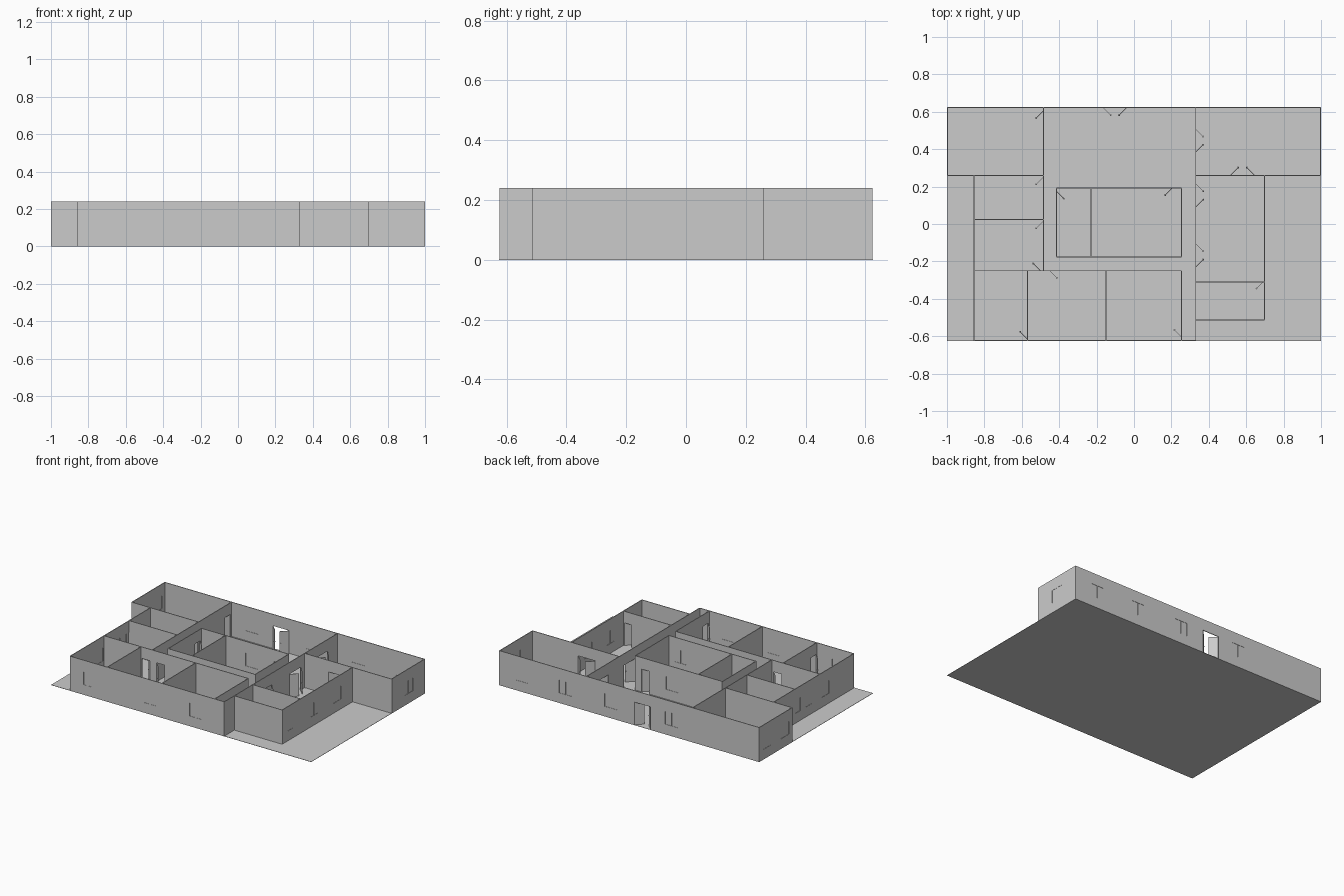
import bpy, bmesh, math
from mathutils import Vector, Matrix

if "Cube" in bpy.data.objects:
    bpy.data.objects.remove(bpy.data.objects["Cube"])

H, SILL, HEAD, T = 0.24, 0.07, 0.16, 0.005


def add_box(bm, centre, size, angle=0.0):
    m = (Matrix.Translation(centre) @ Matrix.Rotation(angle, 4, 'Z')
         @ Matrix.Diagonal((*size, 1)))
    bmesh.ops.create_cube(bm, size=1, matrix=m)


def make_object(name, bm):
    mesh = bpy.data.meshes.new(name)
    bm.to_mesh(mesh)
    bm.free()
    ob = bpy.data.objects.new(name, mesh)
    bpy.context.collection.objects.link(ob)
    return ob


def wall(name, axis, pos, a, b, openings=()):
    """Wall panel along axis with openings (start, end, kind, swing side).
    Kinds: W window, D double door, S door hinged at start, E at end."""
    along = Vector((1, 0, 0)) if axis == 'x' else Vector((0, 1, 0))
    normal = Vector((0, 1, 0)) if axis == 'x' else Vector((1, 0, 0))
    base = math.atan2(along.y, along.x)

    def pt(u, z):
        return along * u + normal * pos + Vector((0, 0, z))

    us = sorted({a, b, *(o[0] for o in openings), *(o[1] for o in openings)})
    zs = [0, SILL, HEAD, H]
    bm = bmesh.new()
    grid = [[bm.verts.new(pt(u, z)) for z in zs] for u in us]
    for i in range(len(us) - 1):
        mid = (us[i] + us[i + 1]) / 2
        kind = next((o[2] for o in openings if o[0] < mid < o[1]), None)
        for j in range(3):
            if (kind == 'W' and j == 1) or (kind and kind != 'W' and j < 2):
                continue
            bm.faces.new((grid[i][j], grid[i + 1][j],
                          grid[i + 1][j + 1], grid[i][j + 1]))
    bmesh.ops.delete(bm, geom=[v for v in bm.verts if not v.link_faces],
                     context='VERTS')
    ob = make_object(name + "_wall", bm)
    mod = ob.modifiers.new("thickness", 'SOLIDIFY')
    mod.thickness, mod.offset = T, 0

    fit = bmesh.new()
    for s, e, kind, side in openings:
        if kind == 'W':
            # glass pane and central mullion
            add_box(fit, pt((s + e) / 2, (SILL + HEAD) / 2),
                    (e - s, 0.001, HEAD - SILL), base)
            add_box(fit, pt((s + e) / 2, (SILL + HEAD) / 2),
                    (0.004, 0.003, HEAD - SILL), base)
            continue
        # door leaves standing half open, each with a handle
        leaf = (e - s) / 2 if kind == 'D' else e - s
        hinges = [(s, 1)] * (kind in 'DS') + [(e, -1)] * (kind in 'DE')
        for u, sign in hinges:
            d = (along * sign + normal * side).normalized()
            ang = math.atan2(d.y, d.x)
            add_box(fit, pt(u, HEAD / 2) + d * leaf / 2,
                    (leaf, 0.003, HEAD - 0.002), ang)
            add_box(fit, pt(u, 0.075) + d * (leaf - 0.006),
                    (0.005, 0.010, 0.004), ang)
    if openings:
        make_object(name + "_doors_and_windows", fit)
    else:
        fit.free()


def win(*spans):
    return [(c - w / 2, c + w / 2, 'W', 0) for c, w in spans]


# ground slab
slab = bmesh.new()
add_box(slab, (0, 0, 0.001), (2, 1.25, 0.002))
make_object("floor_slab", slab)

# rear wing
Y = 0.622
wall("rear", 'x', Y, -1, 1, win((-0.325, .095), (0.14, .095), (0.49, .095), (0.82, .095))
     + [(-0.165, -0.04, 'D', -1)])
wall("rear_left_end", 'y', -0.998, 0.26, Y, win((0.54, .09), (0.345, .09)))
wall("rear_right_end", 'y', 0.998, 0.26, Y, win((0.445, .095)))
wall("rear_left_inner", 'x', 0.26, -1, -0.485)
wall("rear_right_inner", 'x', 0.26, 0.33, 1, [(0.515, 0.645, 'D', 1)])

# left and front rooms
wall("left", 'y', -0.855, -Y, 0.26, win((-0.005, .05), (-0.12, .08), (-0.305, .08)))
wall("front", 'x', -Y, -0.855, 0.33, win((-0.72, .06), (-0.24, .09), (0.11, .09)))
wall("left_corridor", 'y', -0.485, -0.25, Y,
     [(0.545, 0.605, 'E', -1), (0.19, 0.25, 'E', -1), (-0.045, 0.015, 'E', -1)])
wall("left_divider", 'x', 0.025, -0.855, -0.485)
wall("front_corridor", 'x', -0.25, -0.855, 0.255,
     [(-0.56, -0.5, 'E', 1), (-0.45, -0.39, 'S', -1)])
wall("front_divider_a", 'y', -0.57, -Y, -0.25, [(-0.615, -0.555, 'S', -1)])
wall("front_divider_b", 'y', -0.15, -Y, -0.25)
wall("front_divider_c", 'y', 0.255, -Y, -0.25, [(-0.605, -0.545, 'S', -1)])

# right rooms
wall("right_corridor", 'y', 0.33, -Y, Y,
     [(0.385, 0.507, 'D', 1), (0.09, 0.215, 'D', 1), (-0.23, -0.105, 'D', 1)])
wall("right", 'y', 0.698, -0.513, 0.26,
     win((-0.425, .06), (-0.165, .09), (0.085, .09)))
wall("right_divider", 'x', -0.31, 0.33, 0.698, [(0.635, 0.69, 'E', -1)])
wall("right_front", 'x', -0.513, 0.33, 0.698)

# central block
wall("core_rear", 'x', 0.193, -0.415, 0.255,
     win((-0.03, .09)) + [(0.145, 0.205, 'E', -1)])
wall("core_front", 'x', -0.176, -0.415, 0.255, win((-0.135, .09), (0.165, .09)))
wall("core_left", 'y', -0.415, -0.176, 0.193, [(0.115, 0.175, 'E', 1)])
wall("core_right", 'y', 0.255, -0.176, 0.193)
wall("core_divider", 'y', -0.23, -0.176, 0.193)
